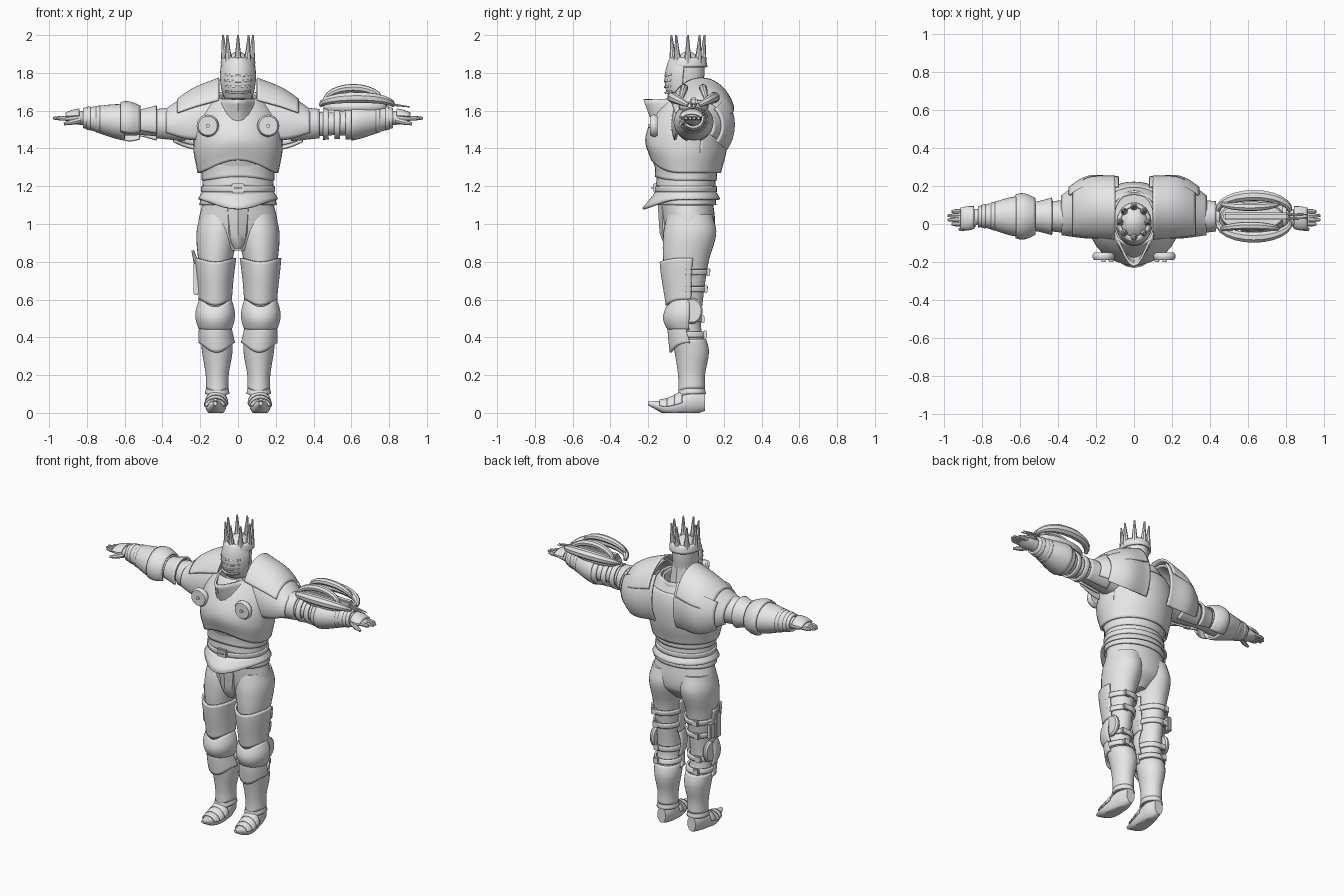
import bpy, bmesh, math
from mathutils import Vector

if "Cube" in bpy.data.objects:
    bpy.data.objects.remove(bpy.data.objects["Cube"])

GREY = (0.8, 0.8, 0.8, 1)
steel = bpy.data.materials.new("plain_grey")
steel.diffuse_color = GREY
steel.use_nodes = True
steel.node_tree.nodes["Principled BSDF"].inputs["Base Color"].default_value = GREY


def select(obj):
    bpy.ops.object.select_all(action='DESELECT')
    obj.select_set(True)
    bpy.context.view_layer.objects.active = obj


def finish(obj, mirror=False, thick=0):
    """Material, smooth shading, plate thickness and left/right mirroring."""
    obj.data.materials.append(steel)
    select(obj)
    if thick:
        solid = obj.modifiers.new("thickness", 'SOLIDIFY')
        solid.thickness, solid.offset = thick, 0
    if mirror:
        obj.modifiers.new("mirror", 'MIRROR').use_mirror_merge = False
    bpy.ops.object.shade_smooth_by_angle(angle=math.radians(40))


def make(name, bm, **options):
    bmesh.ops.recalc_face_normals(bm, faces=bm.faces)
    mesh = bpy.data.meshes.new(name)
    bm.to_mesh(mesh)
    bm.free()
    obj = bpy.data.objects.new(name, mesh)
    bpy.context.collection.objects.link(obj)
    finish(obj, **options)


def section(rows, t):
    """Smoothly interpolated centre and radii of a body part at position t."""
    def slope(k):
        before, after = rows[max(k - 1, 0)], rows[min(k + 1, len(rows) - 1)]
        return (Vector(after) - Vector(before)) / (after[0] - before[0])
    i = max(k for k in range(len(rows) - 1) if k == 0 or rows[k][0] <= t)
    low, high = Vector(rows[i]), Vector(rows[i + 1])
    span = high[0] - low[0]
    u = (t - low[0]) / span
    ease = u * u * (3 - 2 * u)
    bend = slope(i) * (u * (1 - u) ** 2) - slope(i + 1) * (u * u * (1 - u))
    return low.lerp(high, ease) + bend * span


def place(axis, t, a, b):
    return Vector({'x': (t, a, b), 'y': (a, t, b), 'z': (a, b, t)}[axis])


def shell(name, body, start, end, grow=0, flare=0, bulge=0, arc=None, warp=None,
          closed=False, thick=.012, side=1, segments=32, mirror=False):
    """Skin of a body part from start to end, pushed outwards; arc limits it to an open plate."""
    axis, rows = body
    bm = bmesh.new()
    low, high = arc or (0, 360)
    count = segments + 1 if arc else segments
    steps = max(3, math.ceil((end - start) / .015))
    rings = []
    for i in range(steps + 1):
        u = i / steps
        t = start + (end - start) * u
        _, a, b, wide, deep = section(rows, t)
        out = grow + flare * (1 - u) + bulge * math.sin(math.pi * u)
        ring = []
        for k in range(count):
            angle = math.radians(low + (high - low) * k / segments)
            c, s = math.cos(angle), math.sin(angle)
            p = place(axis, t, a + (wide + out) * c, b + (deep + out) * s)
            if warp:
                warp(p, u, s)
            p.x *= side
            ring.append(bm.verts.new(p))
        rings.append(ring)
    for lower, upper in zip(rings, rings[1:]):
        for k in range(segments):
            j = (k + 1) % count
            bm.faces.new((lower[k], lower[j], upper[j], upper[k]))
    if closed:
        bm.faces.new(rings[0])
        bm.faces.new(rings[-1])
    make(name, bm, thick=0 if closed else thick, mirror=mirror)


def pad(name, axis, start, end, a, b, wide, deep, **options):
    """Rounded disc of constant section."""
    rows = [(start, a, b, wide, deep), (end, a, b, wide, deep)]
    shell(name, (axis, rows), start, end, closed=True, **options)


def rod(name, points, radii, **options):
    """Tapered round bar."""
    curve = bpy.data.curves.new(name, 'CURVE')
    curve.dimensions, curve.bevel_depth, curve.bevel_resolution = '3D', 1, 2
    curve.use_fill_caps = True
    line = curve.splines.new('POLY')
    line.points.add(len(points) - 1)
    for point, co, radius in zip(line.points, points, radii):
        point.co, point.radius = (*co, 1), radius
    obj = bpy.data.objects.new(name, curve)
    bpy.context.collection.objects.link(obj)
    select(obj)
    bpy.ops.object.convert(target='MESH')
    finish(bpy.context.object, **options)


def bow(name, middle, reach, spread, lift, radius):
    """Curved bar along x that bulges sideways and upwards."""
    sines = [(math.cos(math.pi * k / 12), math.sin(math.pi * k / 12)) for k in range(13)]
    points = [middle + Vector((-reach * c, spread * s, lift * s)) for c, s in sines]
    rod(name, points, [radius * (.4 + .6 * s) for c, s in sines])


def box(name, centre, size, **options):
    bm = bmesh.new()
    bmesh.ops.create_cube(bm, size=1)
    bmesh.ops.scale(bm, vec=size, verts=bm.verts)
    bmesh.ops.bevel(bm, geom=bm.edges[:], offset=min(size) * .2, segments=2, affect='EDGES')
    bmesh.ops.translate(bm, vec=centre, verts=bm.verts)
    make(name, bm, **options)


def rim(bottom=0, top=0, low_beak=0, high_beak=0):
    """Raise or lower the front of the two rims, and push their fronts into beaks."""
    def warp(p, u, s):
        front = max(0, -s)
        p.z += (bottom * (1 - u) + top * u) * front ** 3
        p.y -= (low_beak * (1 - u) + high_beak * u) * front ** 6
    return warp


def sole(p, u, s):
    p.z = max(p.z, 0)


# Body parts: position along the axis, centre, radii
TORSO = 'z', [(1.1, 0, 0, .17, .14), (1.25, 0, 0, .18, .15), (1.4, 0, 0, .21, .19),
              (1.55, 0, .02, .2, .17), (1.7, 0, .03, .1, .1)]
HIPS = 'z', [(.86, 0, 0, .06, .08), (.95, 0, .02, .2, .13), (1.15, 0, 0, .18, .14)]
COLLAR = 'z', [(1.52, 0, .02, .17, .16), (1.66, 0, .02, .11, .15)]
HEAD = 'z', [(1.66, 0, 0, .06, .07), (1.72, 0, 0, .07, .09), (1.87, 0, .01, .07, .08), (1.91, 0, .01, .02, .02)]
SHOULDER = 'x', [(.1, .08, 1.54, .15, .2), (.25, .08, 1.52, .15, .17), (.4, .04, 1.52, .09, .07)]
ARM = 'x', [(.2, .04, 1.54, .1, .1), (.3, .04, 1.53, .08, .08), (.5, .04, 1.53, .06, .06),
            (.62, .04, 1.54, .08, .07), (.8, .04, 1.56, .04, .04), (.87, .03, 1.56, .05, .03),
            (.92, .03, 1.56, .04, .01)]
LEG = 'z', [(.1, .11, .03, .05, .06), (.2, .11, .03, .05, .06), (.33, .11, .03, .07, .08),
            (.45, .12, 0, .07, .08), (.6, .12, 0, .07, .09), (.8, .12, 0, .09, .12),
            (.95, .11, .02, .11, .14), (1.05, .1, .02, .1, .12)]
BOOT = 'y', [(-.2, .12, .05, .01, .01), (-.1, .12, .03, .05, .04), (.03, .11, .06, .05, .07), (.1, .11, .06, .03, .05)]

# Torso and waist
shell("abdomen", TORSO, 1.1, 1.4, closed=True)
shell("breastplate", TORSO, 1.27, 1.66, grow=.01, flare=.015, warp=rim(bottom=.07))
shell("back_plate", TORSO, 1.28, 1.6, grow=.02, arc=(20, 160))
for n in range(3):
    shell("waist_lame", TORSO, 1.13 + n * .05, 1.2 + n * .05, flare=.01, warp=rim(.02, .03))
shell("waist_belt", TORSO, 1.17, 1.2, grow=.015)
box("belt_buckle", (0, -.16, 1.19), (.07, .03, .05))
box("belt_tongue", (0, -.18, 1.19), (.04, .01, .01))
shell("fauld", TORSO, 1.13, 1.17, grow=.01, flare=.025, warp=rim(bottom=-.05, low_beak=.05))

# Hips
shell("pelvis", HIPS, .86, 1.15, closed=True)
shell("hip_belt", HIPS, 1.1, 1.14, grow=.01)
rod("codpiece", [(0, -.08, .87), (0, -.08, .9), (0, -.08, .95), (0, -.07, 1.1)], (.02, .04, .06, .08))

# Neck and head
shell("gorget", COLLAR, 1.54, 1.66, warp=rim(bottom=-.1, high_beak=.09))
rod("neck", [(0, .02, 1.6), (0, .02, 1.75)], (.09, .07))
shell("helmet", HEAD, 1.66, 1.91, closed=True)
shell("visor", HEAD, 1.66, 1.86, grow=.005, bulge=.012, arc=(190, 350), warp=rim(top=.02))
for n in range(4):
    shell("visor_ridge", HEAD, 1.7 + n * .03, 1.71 + n * .03, grow=.02, arc=(225, 315), warp=rim(-.01, -.01))
shell("crown_band", HEAD, 1.83, 1.88, grow=.01)

# Eight flat crown spikes
for n in range(8):
    out = Vector((math.cos(math.tau * n / 8), 1.1 * math.sin(math.tau * n / 8), 0))
    foot = Vector((0, .01, 1.85))
    rod("crown_spike", [foot + out * .07, foot + out * .075 + Vector((0, 0, .07)), foot + out * .08 + Vector((0, 0, .15))],
        (.022, .013, .005))

# Shoulders and chest discs
shell("pauldron", SHOULDER, .11, .38, arc=(-35, 205), mirror=True)
shell("shoulder_wing", SHOULDER, .1, .32, grow=.01, flare=.02, arc=(20, 150), mirror=True)
shell("rear_shoulder_plate", SHOULDER, .08, .34, grow=.015, arc=(-40, 45), mirror=True)
pad("chest_disc", 'y', -.19, -.15, .16, 1.52, .05, .05, bulge=.01, mirror=True)
pad("disc_stud", 'y', -.2, -.18, .16, 1.52, .01, .01, mirror=True)

# Arms
shell("arm", ARM, .2, .92, closed=True, mirror=True)
shell("upper_arm_plate", ARM, .28, .43, grow=.01, arc=(-70, 250), mirror=True)
shell("gauntlet_cuff", ARM, .6, .82, grow=.01, flare=.01, mirror=True)
for n in range(3):
    shell("gauntlet_band", ARM, .68 + n * .05, .7 + n * .05, grow=.015, mirror=True)
shell("knuckle_plate", ARM, .84, .91, grow=.01, arc=(15, 165), mirror=True)

# Winged elbow guard on the right, straps on the left
shell("elbow_guard", ARM, .52, .62, grow=.03, bulge=.01, arc=(-60, 210), side=-1)
shell("elbow_collar", ARM, .43, .52, grow=.01, flare=.02, arc=(-60, 210), side=-1)
for n in range(4):
    shell("forearm_strap", ARM, .45 + n * .06, .48 + n * .06, grow=.015)

# Fingers
for n in range(4):
    y, tip = n * .022, .99 - .02 * abs(n - 1.5)
    rod("finger", [(.89, y, 1.56), (.94, y, 1.56), (tip, y, 1.56)], (.013, .012, .007), mirror=True)
rod("thumb", [(.84, 0, 1.55), (.88, -.02, 1.54), (.92, -.03, 1.53)], (.017, .015, .008), mirror=True)

# Forearm launcher on the left arm
pad("launcher_base", 'z', 1.6, 1.64, .62, .04, .16, .07, bulge=.01)
box("launcher_rail", (.64, .04, 1.65), (.34, .04, .04))
for s in (-1, 1):
    bow("launcher_arm", Vector((.63, .04 + s * .03, 1.63)), reach=.19, spread=s * .08, lift=.04, radius=.03)
    bow("launcher_horn", Vector((.61, .04 + s * .07, 1.65)), reach=.15, spread=s * -.02, lift=.07, radius=.022)
    rod("launcher_prong", [(.76, .04 + s * .01, 1.64), (.91, .04 + s * .01, 1.62)], (.01, .003))

# Legs
shell("leg", LEG, .1, 1.05, closed=True, mirror=True)
shell("cuisse", LEG, .6, .82, grow=.012, arc=(165, 375), warp=rim(-.03, -.02), mirror=True)
shell("knee_cop", LEG, .44, .6, grow=.01, bulge=.02, arc=(170, 370), warp=rim(top=-.04), mirror=True)
shell("shin_collar", LEG, .37, .46, grow=.01, flare=.01, arc=(180, 360), warp=rim(-.05, -.01), mirror=True)
shell("greave", LEG, .13, .39, grow=.005, warp=rim(-.02), mirror=True)
pad("knee_fan", 'x', .18, .21, .03, .54, .05, .06, bulge=.01, mirror=True)
for z in (.4, .48, .64, .73):
    shell("leg_strap", LEG, z, z + .03, grow=.012, mirror=True)
    _, x, y, wide, deep = section(LEG[1], z)
    box("strap_buckle", (x + .03, y + deep + .01, z + .015), (.04, .02, .04), mirror=True)

# Pointed boots with toe plates
shell("boot", BOOT, -.2, .1, closed=True, warp=sole, mirror=True)
shell("ankle_plate", LEG, .1, .15, flare=.01, warp=rim(-.02), mirror=True)
for n in range(3):
    shell("toe_lame", BOOT, -.14 + n * .04, -.1 + n * .04, grow=.005, arc=(5, 175), thick=.008, mirror=True)

# Sheath and pouch on the right thigh
box("knife_sheath", (-.22, -.01, .71), (.03, .05, .17))
rod("knife_handle", [(-.22, -.01, .79), (-.24, -.01, .86)], (.014, .007))
box("thigh_pouch", (-.22, .05, .69), (.03, .05, .1))
